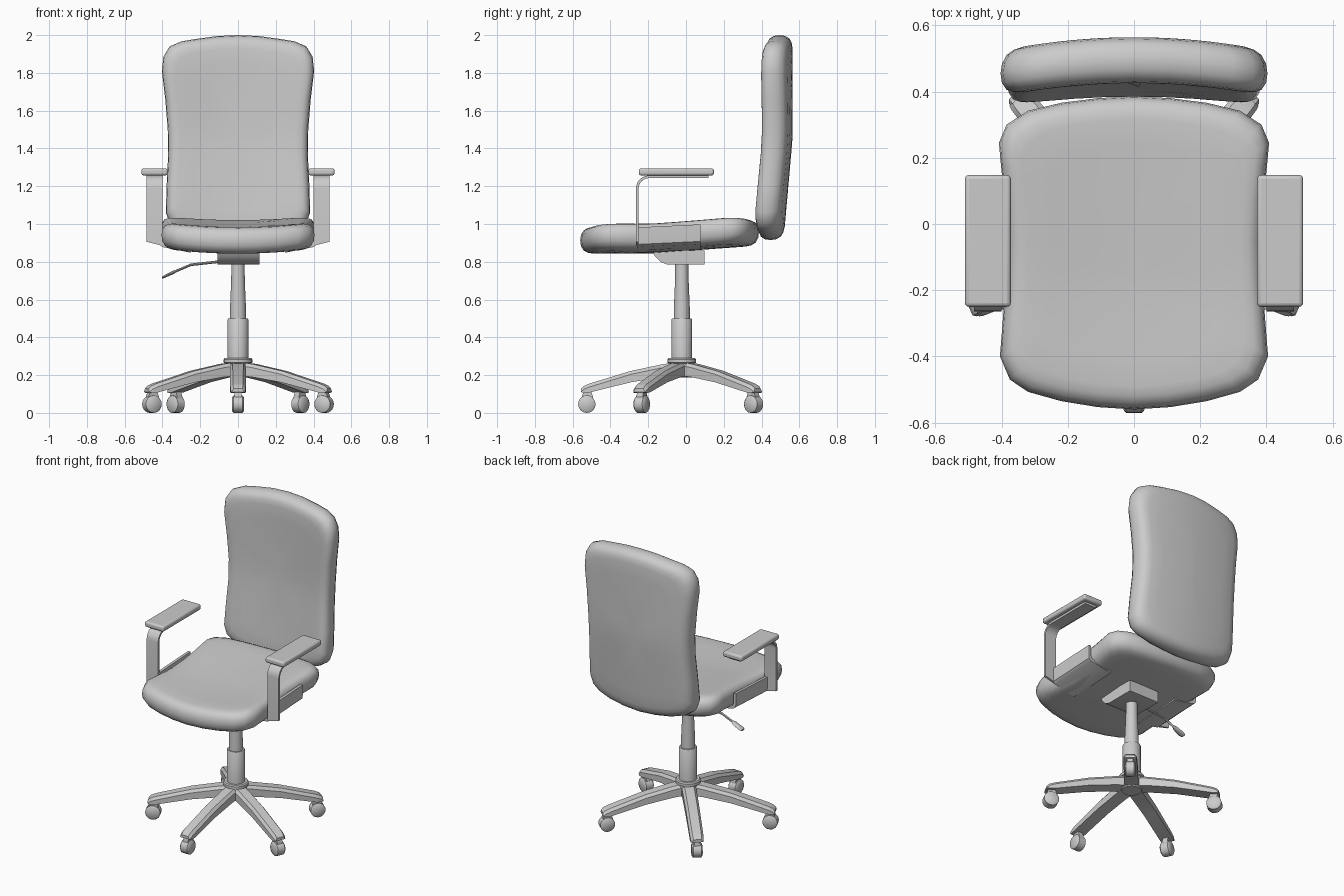
import bpy, bmesh, math
from mathutils import Vector, Matrix

cube = bpy.data.objects.get("Cube")
if cube:
    bpy.data.objects.remove(cube, do_unlink=True)

grey = bpy.data.materials.new("light_grey")
grey.use_nodes = True
grey.diffuse_color = (0.6, 0.6, 0.6, 1)
grey.node_tree.nodes["Principled BSDF"].inputs["Base Color"].default_value = (0.6, 0.6, 0.6, 1)


def finish(name, bm, angle=40, bevel=0.0, segments=2):
    """Turn a bmesh into a shaded object, with an optional bevel."""
    bmesh.ops.recalc_face_normals(bm, faces=bm.faces)
    me = bpy.data.meshes.new(name)
    bm.to_mesh(me)
    bm.free()
    me.materials.append(grey)
    ob = bpy.data.objects.new(name, me)
    bpy.context.collection.objects.link(ob)
    bpy.ops.object.select_all(action='DESELECT')
    ob.select_set(True)
    bpy.context.view_layer.objects.active = ob
    bpy.ops.object.shade_smooth_by_angle(angle=math.radians(angle))
    if bevel:
        mod = ob.modifiers.new("Bevel", 'BEVEL')
        mod.width, mod.segments, mod.limit_method = bevel, segments, 'ANGLE'
    return ob


def loft(bm, rings, caps=True):
    """Bridge rings of points that all have the same count."""
    rows = [[bm.verts.new(p) for p in ring] for ring in rings]
    n = len(rows[0])
    for a, b in zip(rows, rows[1:]):
        for i in range(n):
            bm.faces.new((a[i], a[(i + 1) % n], b[(i + 1) % n], b[i]))
    if caps:
        bm.faces.new(rows[0])
        bm.faces.new(rows[-1])


def prism(name, profile, a, b, place, **kw):
    """Extrude a 2D profile between a and b; place(u, v, w) gives the 3D point."""
    bm = bmesh.new()
    loft(bm, [[place(u, v, w) for u, v in profile] for w in (a, b)])
    return finish(name, bm, **kw)


def lathe(name, profile, centre, sides=24):
    """Stack circles of (radius, z)."""
    bm = bmesh.new()
    ang = [2 * math.pi * i / sides for i in range(sides)]
    loft(bm, [[(centre[0] + r * math.cos(t), centre[1] + r * math.sin(t), z) for t in ang]
              for r, z in profile])
    return finish(name, bm)


def cushion(name, half, size, thick, place):
    """Rounded pad from half an outline, running from bottom middle to top middle."""
    outline = half + [(-u, v) for u, v in half[-2:0:-1]]
    mid = (half[0][1] + half[-1][1]) / 2
    edge = [(0.07, 1.0), (0.04, 0.93), (0.018, 0.76), (0.004, 0.42)]
    layers = [(0.38, -1.0), (0.27, -1.0), (0.15, -1.0)]
    layers += [(d, -t) for d, t in edge] + [(0, 0)] + [(d, t) for d, t in edge[::-1]]
    layers += [(0.15, 1.0), (0.27, 1.0), (0.38, 1.0)]
    rings = []
    for d, t in layers:
        su, sv = 1 - d / size[0], 1 - d / size[1]
        rings.append([place(u * su, mid + (v - mid) * sv, t * thick) for u, v in outline])
    bm = bmesh.new()
    loft(bm, rings)
    ob = finish(name, bm, angle=60)
    return ob


# Seat: dished across, rising slightly towards the back
seat_half = [(0, -0.56), (0.11, -0.553), (0.22, -0.535), (0.32, -0.507), (0.375, -0.47), (0.405, -0.40),
             (0.397, -0.30), (0.388, -0.18), (0.385, -0.05), (0.392, 0.08), (0.402, 0.18), (0.408, 0.245),
             (0.385, 0.30), (0.32, 0.342), (0.22, 0.366), (0.11, 0.38), (0, 0.386)]
cushion("seat", seat_half, (0.41, 0.473), 0.07,
        lambda u, v, w: (u, v, 0.913 + w + 0.027 * (u / 0.4) ** 2 + 0.04 * max(0, v + 0.2) / 0.55))

# Backrest: hollow towards the sitter, lower half kicked forward
back_half = [(0, 0.915), (0.11, 0.922), (0.22, 0.938), (0.31, 0.965), (0.36, 1.0), (0.382, 1.06),
             (0.378, 1.2), (0.37, 1.36), (0.372, 1.5), (0.385, 1.66), (0.403, 1.81), (0.395, 1.885),
             (0.362, 1.94), (0.30, 1.967), (0.22, 1.98), (0.11, 1.995), (0, 2.0)]
cushion("backrest", back_half, (0.4, 0.54), 0.069,
        lambda u, v, w: (u, 0.495 + w - 0.04 * (u / 0.4) ** 2 - 0.04 * max(0, 1.45 - v) / 0.45, v))

# Arms, one per side
for s, side in ((1, "left"), (-1, "right")):
    along_x = lambda u, v, w, s=s: (s * w, u, v)
    along_y = lambda u, v, w, s=s: (s * u, w, v)

    pad = [(-0.25, 1.257), (0.148, 1.257), (0.148, 1.294), (-0.25, 1.294)]
    prism(side + "_arm_pad", pad, 0.372, 0.511, along_x, bevel=0.012, segments=3)

    # Bent strap: upright, curved corner, then flat under the pad
    arc = [math.radians(180 - 15 * i) for i in range(7)]
    outer = [(-0.265, 0.90)] + [(-0.195 + 0.07 * math.cos(t), 1.187 + 0.07 * math.sin(t)) for t in arc] + [(0.12, 1.257)]
    inner = [(-0.251, 0.90)] + [(-0.195 + 0.056 * math.cos(t), 1.187 + 0.056 * math.sin(t)) for t in arc] + [(0.12, 1.243)]
    strap = prism(side + "_arm_strap", outer + inner[::-1], 0.40, 0.484, along_x)
    for v in strap.data.vertices:
        if v.co.z < 0.95:
            v.co.z = 0.885 + 0.25 * (abs(v.co.x) - 0.40)

    # Bracket that wraps under and up the side of the seat
    bracket = [(0.25, 0.848), (0.40, 0.878), (0.418, 0.892), (0.42, 0.91), (0.42, 0.982),
               (0.402, 0.982), (0.402, 0.91), (0.39, 0.894), (0.25, 0.864)]
    ob = prism(side + "_arm_bracket", bracket, -0.258, 0.078, along_y)
    for v in ob.data.vertices:
        if v.co.y > 0:
            v.co.z += 0.016

# Tilt mechanism under the seat
mechanism = [(-0.18, 0.86), (-0.165, 0.83), (-0.135, 0.80), (-0.10, 0.786), (0.097, 0.786), (0.097, 0.86)]
prism("tilt_mechanism", mechanism, -0.108, 0.113, lambda u, v, w: (w, u, v), angle=30)

# Height lever: thin rod ending in a flat paddle, (x, z, half width, half height)
lever = [(-0.09, 0.802, 0.008, 0.007), (-0.25, 0.784, 0.008, 0.007), (-0.325, 0.752, 0.008, 0.007),
         (-0.34, 0.745, 0.02, 0.009), (-0.39, 0.722, 0.024, 0.008), (-0.403, 0.716, 0.018, 0.005)]
bm = bmesh.new()
loft(bm, [[(x, -0.02 + w * math.cos(i * math.pi / 4), z + h * math.sin(i * math.pi / 4)) for i in range(8)]
          for x, z, w, h in lever])
finish("height_lever", bm)

# Gas column and hub
base = Vector((0, -0.022, 0))
lathe("column_upper", [(0.043, 0.49), (0.042, 0.56), (0.036, 0.70), (0.035, 0.80)], base)
lathe("column_sleeve", [(0.055, 0.27), (0.055, 0.494), (0.051, 0.50)], base)
lathe("hub", [(0.06, 0.187), (0.068, 0.20), (0.068, 0.262), (0.076, 0.266), (0.076, 0.283), (0.07, 0.29)], base)

# Five legs with casters
leg_path = [(0.03, 0.268, 0.196, 0.043), (0.10, 0.258, 0.19, 0.043), (0.27, 0.222, 0.162, 0.042),
            (0.49, 0.155, 0.108, 0.041), (0.52, 0.142, 0.106, 0.039), (0.533, 0.128, 0.11, 0.035)]
hood = [(-0.03, 0.05), (0.028, 0.05), (0.03, 0.085), (0.02, 0.115), (-0.02, 0.115), (-0.03, 0.085)]
for i, deg in enumerate((-90, -25, 49, 131, 205), 1):
    turn = Matrix.Translation(base) @ Matrix.Rotation(math.radians(deg), 4, 'Z')
    bm = bmesh.new()
    loft(bm, [[turn @ Vector(p) for p in ((r, -w, lo), (r, w, lo), (r, w, hi - 0.018), (r, w * 0.66, hi),
                                          (r, -w * 0.66, hi), (r, -w, hi - 0.018))]
              for r, hi, lo, w in leg_path])
    finish(f"leg_{i}", bm, angle=30)

    # Wheel with rounded shoulders, rolling along the leg
    bm = bmesh.new()
    ring = [2 * math.pi * k / 20 for k in range(20)]
    loft(bm, [[turn @ Vector((0.503 + r * math.cos(t), w, 0.046 + r * math.sin(t))) for t in ring]
              for r, w in ((0.036, -0.032), (0.046, -0.024), (0.046, 0.024), (0.036, 0.032))])
    finish(f"caster_wheel_{i}", bm, angle=50)
    prism(f"caster_stem_{i}", hood, -0.018, 0.018,
          lambda u, v, w, m=turn: m @ Vector((0.50 + u, w, v)))
